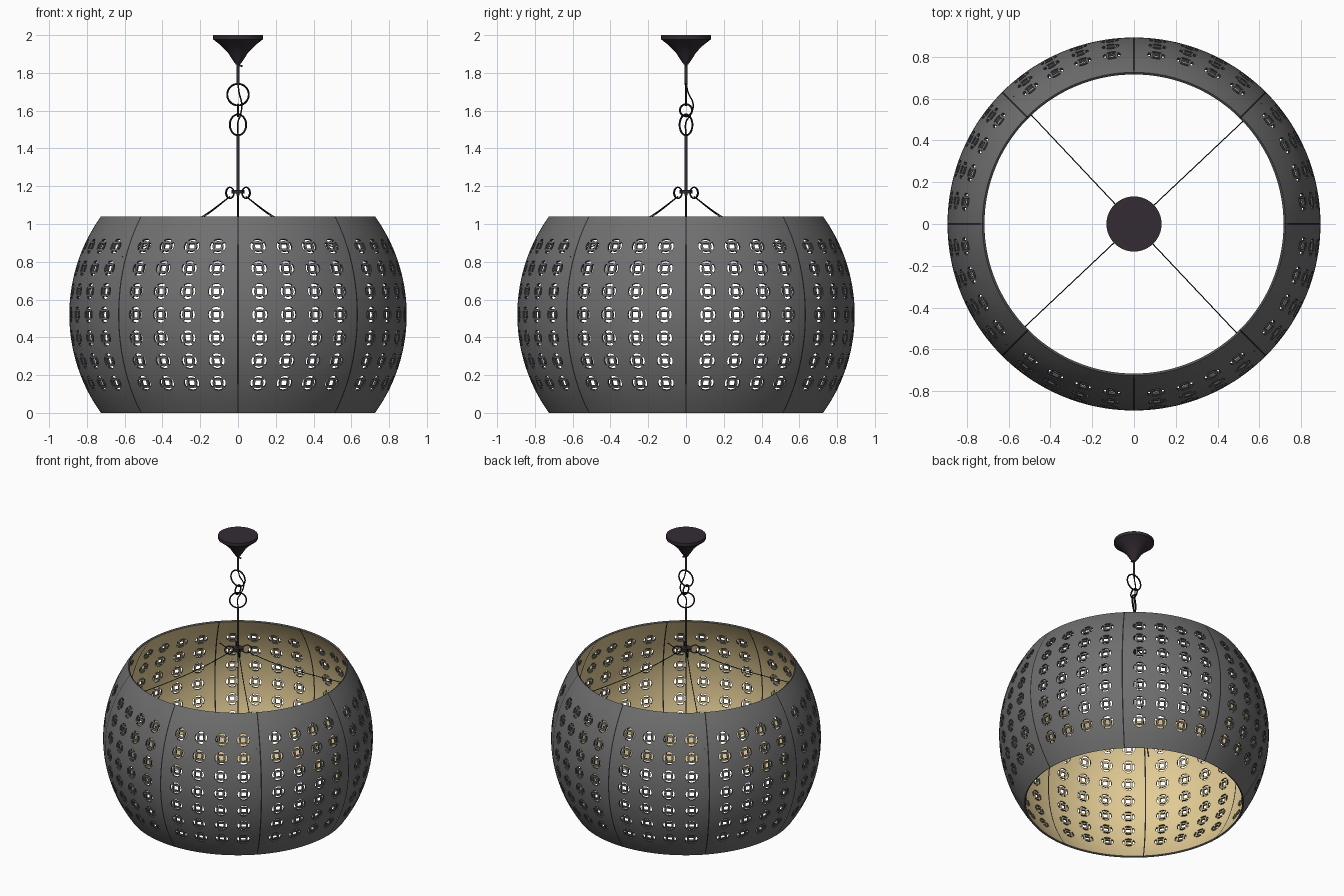
import bpy
import bmesh
from math import sin, cos, tan, asin, radians, pi
from mathutils import Vector, Matrix

cube = bpy.data.objects.get("Cube")
if cube:
    bpy.data.objects.remove(cube)


def make_material(name, colour):
    mat = bpy.data.materials.new(name)
    mat.use_nodes = True
    mat.diffuse_color = (*colour, 1)
    mat.node_tree.nodes["Principled BSDF"].inputs["Base Color"].default_value = (*colour, 1)
    return mat


grey = make_material("shade grey", (0.16, 0.16, 0.16))
gold = make_material("gold lining", (0.76, 0.60, 0.30))
edge = make_material("cut edge grey", (0.08, 0.08, 0.085))
seam_dark = make_material("seam dark", (0.02, 0.02, 0.023))
bronze = make_material("dark bronze", (0.034, 0.025, 0.034))
black = make_material("wire black", (0.012, 0.011, 0.014))


def add_object(name, bm, mats, smooth=True):
    mesh = bpy.data.meshes.new(name)
    bm.to_mesh(mesh)
    bm.free()
    obj = bpy.data.objects.new(name, mesh)
    bpy.context.collection.objects.link(obj)
    for mat in mats:
        mesh.materials.append(mat)
    if smooth:
        smooth_object(obj)
    return obj


def select_only(obj):
    bpy.ops.object.select_all(action="DESELECT")
    obj.select_set(True)
    bpy.context.view_layer.objects.active = obj


def smooth_object(obj):
    select_only(obj)
    bpy.ops.object.shade_smooth_by_angle(angle=radians(35))


def lathe(name, profile, mat, sides=48):
    bm = bmesh.new()
    verts = [bm.verts.new((r, 0, z)) for r, z in profile]
    edges = [bm.edges.new(pair) for pair in zip(verts, verts[1:])]
    bmesh.ops.spin(bm, geom=verts + edges, axis=(0, 0, 1), cent=(0, 0, 0),
                   angle=2 * pi, steps=sides)
    bmesh.ops.remove_doubles(bm, verts=bm.verts, dist=1e-5)
    bmesh.ops.recalc_face_normals(bm, faces=bm.faces)
    return add_object(name, bm, [mat])


def rod(name, start, end, radius, mat):
    a, b = Vector(start), Vector(end)
    turn = (b - a).to_track_quat("Z", "Y").to_matrix().to_4x4()
    bm = bmesh.new()
    bmesh.ops.create_cone(bm, cap_ends=True, segments=12, radius1=radius, radius2=radius,
                          depth=(b - a).length,
                          matrix=Matrix.Translation((a + b) / 2) @ turn)
    return add_object(name, bm, [mat])


def ring(name, centre, radius, tube, turn):
    # Upright ring whose plane contains z and the direction at angle turn
    bpy.ops.mesh.primitive_torus_add(major_radius=radius, minor_radius=tube,
                                     major_segments=40, minor_segments=8,
                                     location=centre, rotation=(pi / 2, 0, turn))
    obj = bpy.context.object
    obj.name = name
    obj.data.materials.append(black)
    smooth_object(obj)


def wire(name, path, radius):
    curve = bpy.data.curves.new(name, "CURVE")
    curve.dimensions = "3D"
    curve.bevel_depth = radius
    curve.bevel_resolution = 2
    spline = curve.splines.new("BEZIER")
    spline.bezier_points.add(len(path) - 1)
    for point, co in zip(spline.bezier_points, path):
        point.co = co
        point.handle_left_type = point.handle_right_type = "AUTO"
    curve.materials.append(black)
    bpy.context.collection.objects.link(bpy.data.objects.new(name, curve))


# Shade: eight panels of a sphere band, each with 4 x 7 pierced motifs
RADIUS, MIDDLE = 0.893, 0.52
COLUMNS, ROWS, SEGMENTS = 4, 7, 32
STEP_LON, STEP_LAT = 10, 8
MARGIN, SEAM = 2.5, 0.28
LAT_TOP = asin(MIDDLE / RADIUS) * 180 / pi
SQUARE, SLOT_IN, SLOT_OUT = 0.0155, 0.029, 0.0415

shade = bmesh.new()


def on_sphere(lon, lat):
    a, b = radians(lon), radians(lat)
    return shade.verts.new((RADIUS * cos(b) * cos(a), RADIUS * cos(b) * sin(a),
                            MIDDLE + RADIUS * sin(b)))


def add_motif(lon, lat):
    # Square hole, solid frame, four curved slots, then the tile edge
    rings = []
    for level in range(4):
        loop = []
        for k in range(SEGMENTS):
            a = 2 * pi * k / SEGMENTS
            c, s = cos(a), sin(a)
            m = max(abs(c), abs(s))
            if level == 3:
                du, dv = c / m * STEP_LON / 2, s / m * STEP_LAT / 2
            else:
                size = (SQUARE / m, SLOT_IN, SLOT_OUT)[level] / RADIUS * 180 / pi
                du, dv = c * size / cos(radians(lat)), s * size
            loop.append(on_sphere(lon + du, lat + dv))
        rings.append(loop)
    for level in range(3):
        inner, outer = rings[level], rings[level + 1]
        for k in range(SEGMENTS):
            bridge = k % 8 in (3, 4)
            if level == 1 and not bridge:
                continue
            n = (k + 1) % SEGMENTS
            shade.faces.new((inner[k], outer[k], outer[n], inner[n]))


def tile_cuts(start, step, count):
    half = SEGMENTS // 8
    offsets = [(1 + tan(pi / 4 * k / half)) / 2 for k in range(-half, half)]
    cuts = [start + step * (i + t) for i in range(count) for t in offsets]
    return cuts + [start + step * count]


lat_start = -STEP_LAT * ROWS / 2
lats = tile_cuts(lat_start, STEP_LAT, ROWS)
lats = [-LAT_TOP, (lat_start - LAT_TOP) / 2] + lats + [(LAT_TOP - lat_start) / 2, LAT_TOP]
lons = [0, SEAM] + tile_cuts(MARGIN, STEP_LON, COLUMNS) + [45 - SEAM, 45]

for panel in range(8):
    base = panel * 45
    for col in range(COLUMNS):
        for row in range(ROWS):
            add_motif(base + MARGIN + STEP_LON * (col + 0.5),
                      lat_start + STEP_LAT * (row + 0.5))
    # Plain borders around the motifs, with a dark seam at both sides
    for i, (u0, u1) in enumerate(zip(lons, lons[1:])):
        for j, (v0, v1) in enumerate(zip(lats, lats[1:])):
            if 2 <= i < len(lons) - 3 and 2 <= j < len(lats) - 3:
                continue
            corners = ((u0, v0), (u1, v0), (u1, v1), (u0, v1))
            face = shade.faces.new([on_sphere(base + u, v) for u, v in corners])
            face.material_index = 3 if i in (0, len(lons) - 2) else 0

bmesh.ops.remove_doubles(shade, verts=shade.verts, dist=1e-5)
shade_obj = add_object("pierced_shade", shade, [grey, gold, edge, seam_dark], smooth=False)
shell = shade_obj.modifiers.new("thickness", "SOLIDIFY")
shell.thickness = 0.012
shell.offset = -1
shell.material_offset = 1
shell.material_offset_rim = 2
select_only(shade_obj)
bpy.ops.object.modifier_apply(modifier=shell.name)
smooth_object(shade_obj)

# Ceiling canopy and its small set screw
lathe("ceiling_canopy", [(0, 2), (0.132, 2), (0.132, 1.978), (0.09, 1.945), (0.055, 1.91),
                         (0.03, 1.87), (0.012, 1.845), (0, 1.845)], bronze)
rod("set_screw", (0, 0, 1.84), (0.024, 0, 1.836), 0.005, bronze)

# Hanging rods, hub and inner cord
rod("upper_rod", (0, 0, 1.85), (0, 0, 1.735), 0.008, bronze)
rod("lower_rod", (0, 0, 1.475), (0, 0, 1.15), 0.008, bronze)
rod("hub", (0, 0, 1.161), (0, 0, 1.18), 0.035, bronze)
rod("inner_cord", (0, 0, 1.16), (0, 0, 0.67), 0.004, black)

# Chain links
ring("upper_link", (0, 0, 1.685), 0.057, 0.005, 0)
ring("middle_link", (0, 0, 1.602), 0.032, 0.005, pi / 2)
ring("lower_link", (0, 0, 1.525), 0.055, 0.005, radians(38))

# Electric cable weaving through the links
wire("cable", [(0, 0, 1.75), (0.005, 0.01, 1.70), (0.02, 0.038, 1.63),
               (0.012, 0.022, 1.575), (0, 0, 1.54), (0, 0, 1.47)], 0.004)

# Four wire arms with eyelets, from the hub to the inside of the shade
for i in range(4):
    a = radians(43.3) + i * pi / 2
    d = Vector((cos(a), sin(a), 0))
    up = Vector((0, 0, 1))
    ring(f"eyelet_{i + 1}", d * 0.06 + up * 1.165, 0.029, 0.0035, a)
    wire(f"arm_{i + 1}", [d * r + up * z for r, z in
                          ((0.06, 1.145), (0.26, 1.04), (0.84, 0.825))], 0.0026)
